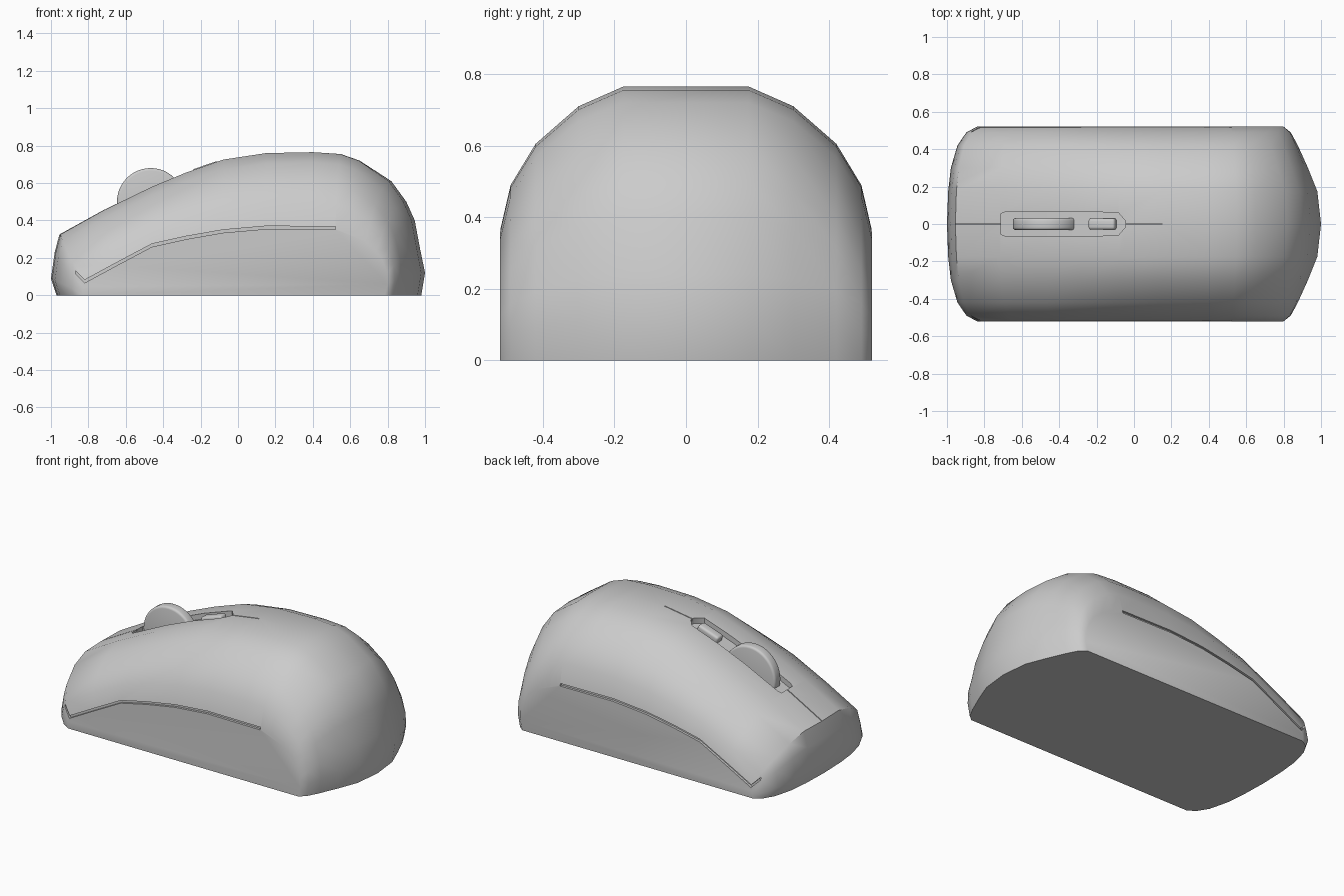
import bpy, bmesh, math

if "Cube" in bpy.data.objects:
    bpy.data.objects.remove(bpy.data.objects["Cube"])

# Long profiles (x, z): over the centre line, and around the flat side panel
CENTRE = [(-.97, 0), (-1, .09), (-.98, .23), (-.955, .325), (-.72, .455), (-.46, .58),
          (-.28, .655), (-.08, .725), (.15, .76), (.4, .765), (.55, .755), (.65, .72),
          (.82, .61), (.90, .50), (.945, .40), (.975, .24), (1, .12), (.98, 0)]
EDGE = [(-.83, 0), (-.84, .02), (-.83, .045), (-.82, .07), (-.65, .163), (-.46, .265),
        (-.28, .305), (-.08, .34), (.15, .36), (.4, .36), (.52, .355), (.60, .335),
        (.68, .29), (.74, .24), (.775, .18), (.80, .12), (.80, .06), (.785, 0)]
# Cross-section columns: y, height blend, front x blend, rear x blend
COLS = [(0, 1, 1, 1), (.175, 1, .96, .90), (.30, .864, .87, .65),
        (.42, .605, .65, .38), (.49, .32, .35, .19), (.52, 0, 0, 0)]


def to_object(bm, name):
    bmesh.ops.recalc_face_normals(bm, faces=bm.faces)
    me = bpy.data.meshes.new(name)
    bm.to_mesh(me)
    bm.free()
    ob = bpy.data.objects.new(name, me)
    bpy.context.collection.objects.link(ob)
    return ob


def activate(ob):
    bpy.ops.object.select_all(action='DESELECT')
    ob.select_set(True)
    bpy.context.view_layer.objects.active = ob


def skin(rings, name):
    """Closed bar through four-cornered rings."""
    bm = bmesh.new()
    rows = [[bm.verts.new(p) for p in r] for r in rings]
    for a, b in zip(rows, rows[1:]):
        for k in range(4):
            bm.faces.new((a[k], a[(k + 1) % 4], b[(k + 1) % 4], b[k]))
    bm.faces.new(rows[0])
    bm.faces.new(rows[-1])
    return to_object(bm, name)


def cut(body, cutter):
    m = body.modifiers.new("cut", 'BOOLEAN')
    m.operation, m.object, m.solver = 'DIFFERENCE', cutter, 'EXACT'
    activate(body)
    bpy.ops.object.modifier_apply(modifier=m.name)
    bpy.data.objects.remove(cutter)


def top_z(x):
    for (x0, z0), (x1, z1) in zip(CENTRE[3:10], CENTRE[4:11]):
        if x <= x1:
            return z0 + (z1 - z0) * (x - x0) / (x1 - x0)


def top_cutter(stations, depth, name):
    return skin([[(x, -w, top_z(x) - depth), (x, w, top_z(x) - depth),
                  (x, w, top_z(x) + .1), (x, -w, top_z(x) + .1)] for x, w in stations], name)


# Body shell
bm = bmesh.new()
cols = [(-y, a, b, c) for y, a, b, c in reversed(COLS[1:])] + COLS
grid = []
for y, fz, ff, fr in cols:
    col = []
    for (cx, cz), (ex, ez) in zip(CENTRE, EDGE):
        fx = ff if cx < 0 else fr
        col.append(bm.verts.new((ex + (cx - ex) * fx, y, ez + (cz - ez) * fz)))
    grid.append(col)
for a, b in zip(grid, grid[1:]):
    for i in range(len(CENTRE) - 1):
        bm.faces.new((a[i], b[i], b[i + 1], a[i + 1]))
bm.faces.new(grid[0])
bm.faces.new(grid[-1])
bm.faces.new([c[0] for c in grid] + [c[-1] for c in reversed(grid)])
body = to_object(bm, "mouse_body")

# Grooves above both side panels
path = [(-.87, .125, .47), (-.82, .074, .505), (-.65, .166, .505), (-.46, .267, .505),
        (-.28, .307, .505), (-.08, .342, .505), (.15, .362, .505), (.52, .359, .505)]
for s in (-1, 1):
    cut(body, skin([[(x, s * y, z - .008), (x, s * .56, z - .008),
                     (x, s * .56, z + .008), (x, s * y, z + .008)]
                    for x, z, y in path], "groove_cutter"))

# Wheel slot and centre seam
cut(body, top_cutter([(-.71, .055), (-.69, .064), (-.46, .064), (-.28, .064),
                      (-.085, .062), (-.045, .015)], .035, "slot_cutter"))
cut(body, top_cutter([(-.954, .003), (-.72, .003), (-.70, .003)], .012, "front_seam_cutter"))
cut(body, top_cutter([(-.055, .003), (.0, .003), (.15, .003)], .012, "rear_seam_cutter"))
activate(body)
bpy.ops.object.shade_smooth_by_angle(angle=math.radians(43))


def soften(ob, width):
    m = ob.modifiers.new("bevel", 'BEVEL')
    m.width, m.segments, m.limit_method = width, 3, 'ANGLE'
    activate(ob)
    bpy.ops.object.modifier_apply(modifier=m.name)
    bpy.ops.object.shade_smooth_by_angle(angle=math.radians(40))


# Scroll wheel
bpy.ops.mesh.primitive_cylinder_add(vertices=48, radius=.18, depth=.064,
                                    location=(-.467, 0, .5), rotation=(math.pi / 2, 0, 0))
wheel = bpy.context.object
wheel.name = "scroll_wheel"
soften(wheel, .014)

# Small button behind the wheel
bpy.ops.mesh.primitive_cube_add(size=1, location=(-.168, 0, top_z(-.168) - .022),
                                rotation=(0, -math.radians(19), 0))
button = bpy.context.object
button.name = "top_button"
button.scale = (.15, .06, .05)
bpy.ops.object.transform_apply(location=False, rotation=False, scale=True)
soften(button, .014)
